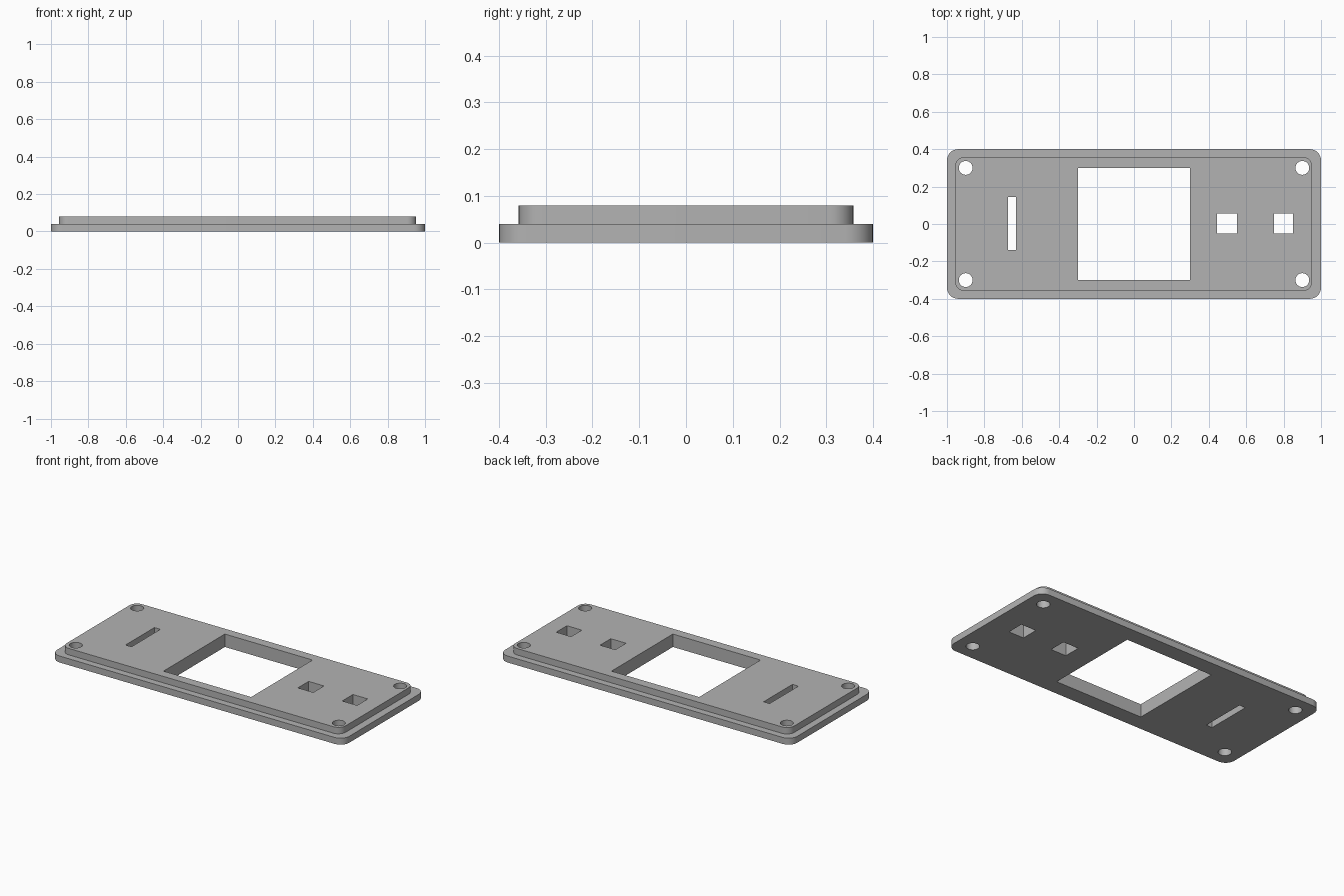
import bpy
import bmesh
from math import cos, sin, pi, radians

cube = bpy.data.objects.get("Cube")
if cube:
    bpy.data.objects.remove(cube, do_unlink=True)

grey = bpy.data.materials.new("plain grey")
grey.use_nodes = True
colour = (0.45, 0.45, 0.45, 1)
grey.diffuse_color = colour
grey.node_tree.nodes["Principled BSDF"].inputs["Base Color"].default_value = colour


def rounded_rect(x0, x1, y0, y1, r, steps=8):
    """Outline of a rectangle with rounded corners, counter-clockwise."""
    corners = [(x1 - r, y1 - r), (x0 + r, y1 - r), (x0 + r, y0 + r), (x1 - r, y0 + r)]
    return [(cx + r * cos(a), cy + r * sin(a))
            for i, (cx, cy) in enumerate(corners)
            for a in [(i + s / steps) * pi / 2 for s in range(steps + 1)]]


def rect(x0, x1, y0, y1):
    return [(x1, y1), (x0, y1), (x0, y0), (x1, y0)]


def circle(x, y, r, sides=32):
    return [(x + r * cos(2 * pi * i / sides), y + r * sin(2 * pi * i / sides))
            for i in range(sides)]


def prism(name, outlines, z0, z1):
    """One object holding every outline extruded from z0 to z1."""
    bm = bmesh.new()
    for outline in outlines:
        face = bm.faces.new([bm.verts.new((x, y, z0)) for x, y in outline])
        top = bmesh.ops.extrude_face_region(bm, geom=[face])["geom"]
        for v in top:
            if isinstance(v, bmesh.types.BMVert):
                v.co.z = z1
    bmesh.ops.recalc_face_normals(bm, faces=bm.faces)
    mesh = bpy.data.meshes.new(name)
    bm.to_mesh(mesh)
    bm.free()
    mesh.materials.append(grey)
    obj = bpy.data.objects.new(name, mesh)
    bpy.context.collection.objects.link(obj)
    return obj


def combine(target, tool, operation):
    """Apply a boolean and discard the tool object."""
    bpy.context.view_layer.objects.active = target
    mod = target.modifiers.new(operation, "BOOLEAN")
    mod.operation, mod.solver, mod.object = operation, "EXACT", tool
    bpy.ops.object.modifier_apply(modifier=mod.name)
    bpy.data.objects.remove(tool, do_unlink=True)


# Flange with the raised step on top
panel = prism("cover_panel", [rounded_rect(-1, 1, -0.4, 0.4, 0.06)], 0, 0.04)
step = prism("raised_step", [rounded_rect(-0.957, 0.953, -0.358, 0.358, 0.05)], 0.02, 0.08)
combine(panel, step, "UNION")

# Through openings: window, slot, two square ports and four screw holes
openings = [rect(-0.3, 0.3, -0.3, 0.3),
            rect(-0.673, -0.632, -0.138, 0.144),
            rect(0.445, 0.55, -0.05, 0.055),
            rect(0.748, 0.85, -0.05, 0.055)]
openings += [circle(x, y, 0.037) for x in (-0.9, 0.9) for y in (-0.3, 0.3)]
combine(panel, prism("opening_cutter", openings, -0.1, 0.2), "DIFFERENCE")

# Smooth corners and holes, crisp edges elsewhere
bpy.ops.object.select_all(action="DESELECT")
panel.select_set(True)
bpy.context.view_layer.objects.active = panel
bpy.ops.object.shade_smooth_by_angle(angle=radians(30))
